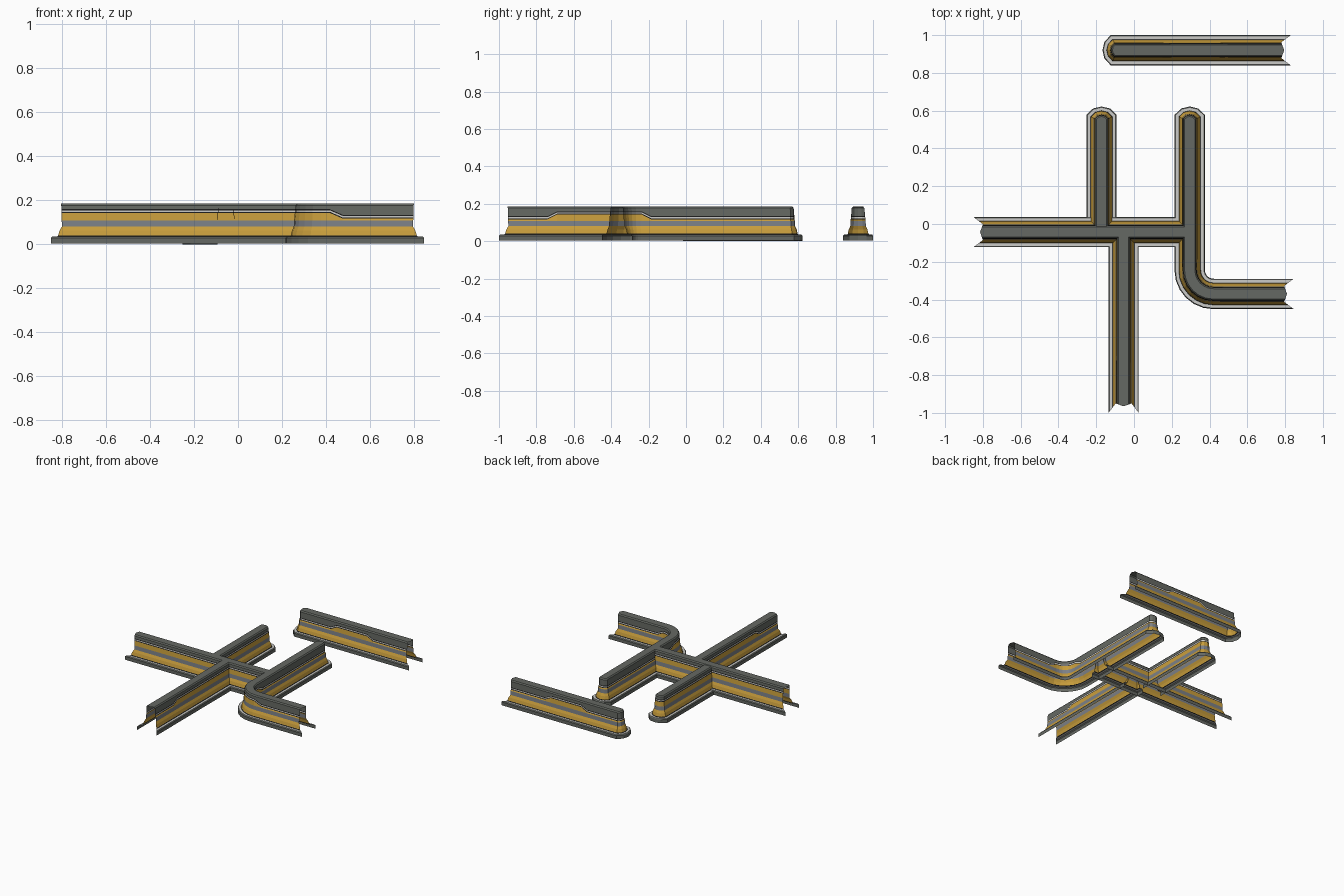
import bpy, bmesh, math
from mathutils import Vector

cube = bpy.data.objects.get("Cube")
if cube:
    bpy.data.objects.remove(cube, do_unlink=True)


def material(name, r, g, b):
    m = bpy.data.materials.new(name)
    m.use_nodes = True
    m.diffuse_color = (r, g, b, 1)
    m.node_tree.nodes["Principled BSDF"].inputs["Base Color"].default_value = (r, g, b, 1)
    return m


MATS = [material("dark grey", 0.13, 0.14, 0.125),
        material("pale grey", 0.6, 0.6, 0.58),
        material("black", 0.01, 0.01, 0.01),
        material("yellow", 0.58, 0.34, 0.045),
        material("steel grey", 0.2, 0.215, 0.24)]
DARK, PALE, BLACK, YELLOW, STEEL = range(5)


def profile(raised):
    """Half cross-section: half width, height, colour of the band above."""
    s = 0.113 + 0.025 * raised
    return [(0.08, 0, DARK), (0.08, 0.025, DARK), (0.075, 0.032, PALE),
            (0.058, 0.032, BLACK), (0.055, 0.036, YELLOW), (0.05, 0.058, YELLOW),
            (0.042, 0.076, STEEL), (0.04, 0.105, YELLOW), (0.037, s, BLACK),
            (0.036, s + 0.005, PALE), (0.036, s + 0.012, BLACK),
            (0.035, s + 0.017, DARK), (0.034, 0.173, DARK),
            (0.027, 0.181, DARK), (0, 0.181, DARK)]


def notch(h):
    """Setback of the notched open end at half width h."""
    if h > 0.042:
        return -0.05 * (0.08 - h) / 0.038
    return -0.035 - 0.015 * h / 0.042


def wall(name, path, rounded=False, notched=True, lift=0.004):
    """Sweep the hollow section along path points (x, y, raised)."""
    pts = [Vector(p[:2]) for p in path]
    dirs = [(b - a).normalized() for a, b in zip(pts, pts[1:])]
    dirs = [dirs[0]] + dirs + [dirs[-1]]
    left, right = [], []
    for i, (p, row) in enumerate(zip(pts, path)):
        a, b = dirs[i], dirs[i + 1]
        t = (a + b).normalized()
        side = Vector((-t.y, t.x)) / t.dot(a)
        back = a if notched and i == 0 else Vector((0, 0))
        left.append((p, side, -back, row[2]))
        right.append((p, -side, -back, row[2]))
    columns = [left, right]
    if rounded:
        # faceted nose joins both sides into one strip
        p, f, r = pts[-1], dirs[-1], path[-1][2]
        n = Vector((-f.y, f.x))
        nose = [(p, n * u + f * v, Vector((0, 0)), r) for u, v in
                ((1, 0.45), (0.56, 0.87), (0, 1), (-0.56, 0.87), (-1, 0.45))]
        columns = [left + nose + right[::-1]]
    bm = bmesh.new()
    for strip in columns:
        grid = []
        for o, v, back, raised in strip:
            col = []
            for h, z, _ in profile(raised):
                q = o + v * h + back * notch(h)
                col.append(bm.verts.new((q.x, q.y, z + lift)))
            grid.append(col)
        for a, b in zip(grid, grid[1:]):
            for k, band in enumerate(profile(0)[:-1]):
                quad = (a[k], a[k + 1], b[k + 1], b[k])
                if strip is right:
                    quad = quad[::-1]
                bm.faces.new(quad).material_index = band[2]
    bmesh.ops.remove_doubles(bm, verts=bm.verts, dist=0.0001)
    bm.normal_update()
    if sum(f.normal.z * f.calc_area() for f in bm.faces) < 0:
        bmesh.ops.reverse_faces(bm, faces=bm.faces)
    mesh = bpy.data.meshes.new(name)
    bm.to_mesh(mesh)
    bm.free()
    for m in MATS:
        mesh.materials.append(m)
    ob = bpy.data.objects.new(name, mesh)
    bpy.context.collection.objects.link(ob)
    return ob


# Junction: long wall, back branch and front branch
wall("main_wall", [(-0.85, -0.043, 1), (0.275, -0.043, 1)])
wall("back_branch", [(-0.172, -0.015, 1), (-0.172, 0.542, 1)],
     rounded=True, notched=False, lift=0)
wall("front_branch", [(-0.055, -1, 0), (-0.055, -0.74, 0),
                      (-0.055, -0.69, 1), (-0.055, -0.07, 1)])

# Corner wall with a faceted bend
bend = [(0.42 + 0.125 * math.cos(a), -0.245 + 0.125 * math.sin(a), 1)
        for a in (math.radians(270 - 15 * i) for i in range(7))]
wall("corner_wall", [(0.845, -0.37, 0), (0.475, -0.37, 0)] + bend
     + [(0.295, -0.235, 1), (0.295, -0.185, 0), (0.295, 0.542, 0)], rounded=True)

# Free-standing wall with a raised stripe in the middle
wall("straight_wall", [(0.83, 0.92, 0), (0.5, 0.92, 0), (0.45, 0.92, 1),
                       (0.2, 0.92, 1), (0.15, 0.92, 0), (-0.087, 0.92, 0)], rounded=True)
